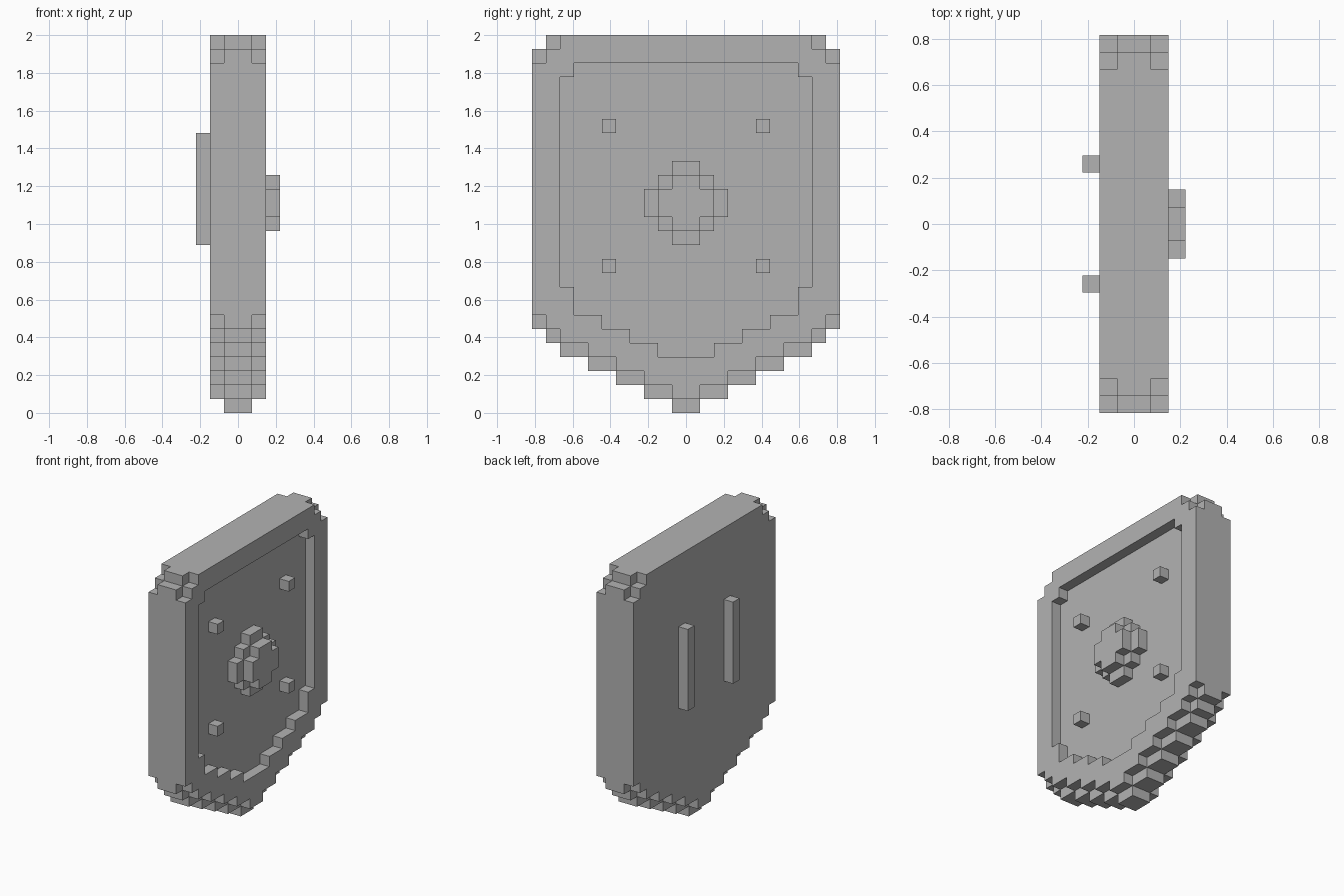
import bpy
import bmesh

U = 2 / 27          # edge of one block; the shield is 27 blocks tall
MID_Z = 13.5

if "Cube" in bpy.data.objects:
    bpy.data.objects.remove(bpy.data.objects["Cube"], do_unlink=True)

grey = bpy.data.materials.new("plain grey")
grey.use_nodes = True
grey.diffuse_color = (0.45, 0.45, 0.45, 1)
grey.node_tree.nodes["Principled BSDF"].inputs["Base Color"].default_value = (0.45, 0.45, 0.45, 1)


def stepped_prism(name, x0, x1, z, steps, y=0):
    """Extrude a stepped outline along x; steps are (half width, rows) from z upwards."""
    right = []
    for half, rows in steps:
        right += [(half, z), (half, z + rows)]
        z += rows
    outline = right + [(-h, level) for h, level in reversed(right)]
    bm = bmesh.new()
    face = bm.faces.new([bm.verts.new((x0 * U, (y + h) * U, level * U)) for h, level in outline])
    side = bmesh.ops.extrude_face_region(bm, geom=[face])
    moved = [v for v in side["geom"] if isinstance(v, bmesh.types.BMVert)]
    bmesh.ops.translate(bm, verts=moved, vec=((x1 - x0) * U, 0, 0))
    bmesh.ops.recalc_face_normals(bm, faces=bm.faces)
    mesh = bpy.data.meshes.new(name)
    bm.to_mesh(mesh)
    bm.free()
    mesh.materials.append(grey)
    obj = bpy.data.objects.new(name, mesh)
    bpy.context.collection.objects.link(obj)
    return obj


# Shield body: a full core between two plates with stepped-back edges
core_steps = [(1, 1), (3, 1), (5, 1), (7, 1), (9, 1), (10, 1), (11, 20), (10, 1)]
plate_steps = [(1, 1), (3, 1), (5, 1), (7, 1), (9, 1), (10, 1), (11, 18), (10, 1), (9, 1)]
stepped_prism("shield_core", -1, 1, 0, core_steps)
stepped_prism("back_plate", -2, -1, 1, plate_steps)
rim = stepped_prism("raised_rim", 1, 2, 1, plate_steps)

# Opening in the rim that leaves a recessed panel
recess_steps = [(2, 1), (4, 1), (6, 1), (8, 2), (9, 15), (8, 1)]
cutter = stepped_prism("recess_cutter", 0.5, 2.5, 4, recess_steps)
cutter.hide_render = True
cutter.hide_viewport = True
cut = rim.modifiers.new("recess", "BOOLEAN")
cut.operation = "DIFFERENCE"
cut.solver = "EXACT"
cut.object = cutter

# Central boss in two tiers
stepped_prism("boss_base", 1, 2, 12, [(1, 1), (2, 1), (3, 2), (2, 1), (1, 1)])
stepped_prism("boss_cap", 2, 3, 13, [(1, 1), (2, 2), (1, 1)])

# Studs on the panel and grip bars on the back, mirrored across y
for side, label in ((-1, "right"), (1, "left")):
    for row, level in ((10, "lower"), (20, "upper")):
        stepped_prism(f"{level}_{label}_stud", 1, 2, row, [(0.5, 1)], side * 5.5)
    stepped_prism(f"{label}_grip_bar", -3, -2, 12, [(0.5, 8)], side * 3.5)
